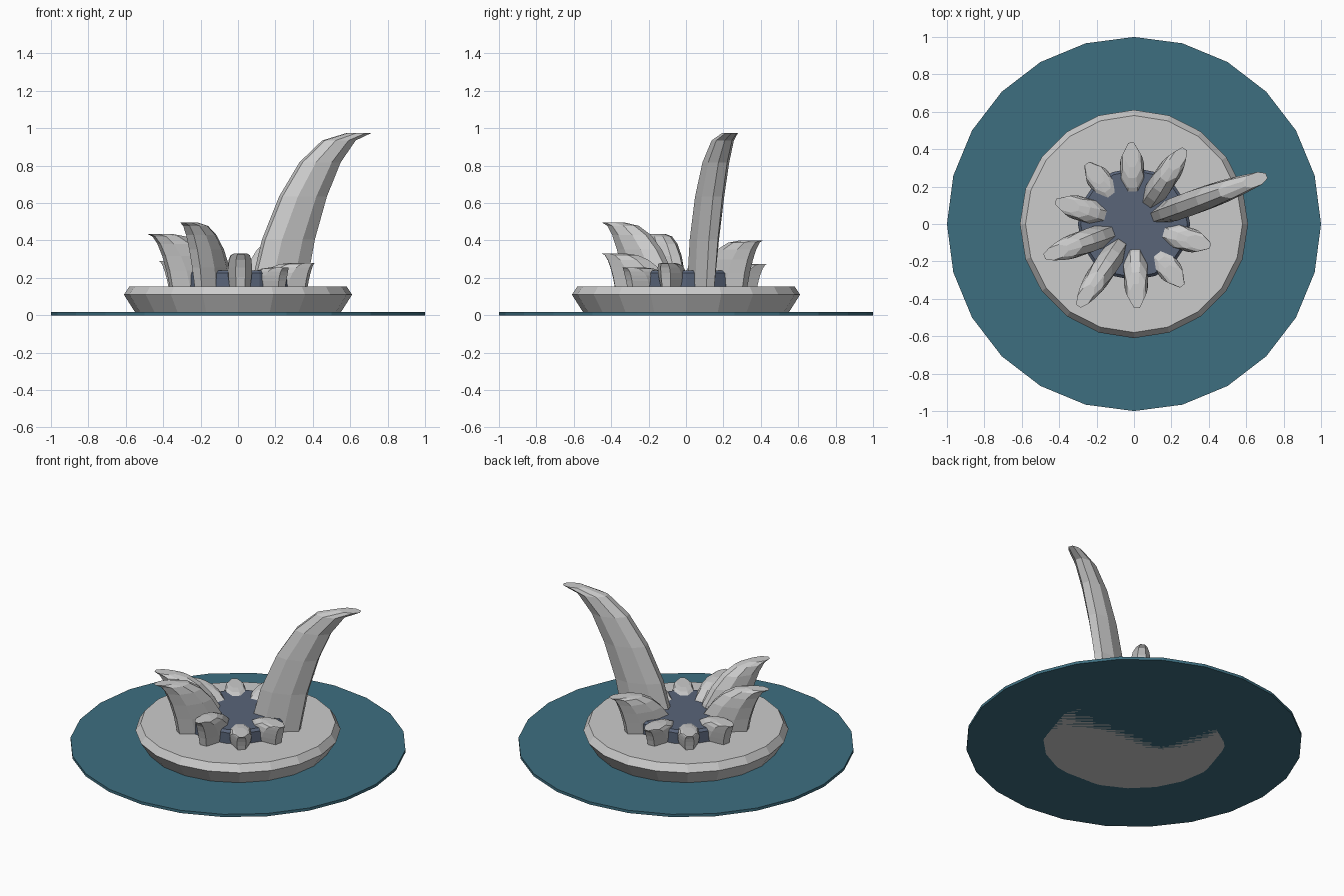
import bpy, bmesh, math

if "Cube" in bpy.data.objects:
    bpy.data.objects.remove(bpy.data.objects["Cube"])


def loft(name, rings, color=None):
    """Skin a list of equal-sized vertex rings and cap both ends."""
    bm = bmesh.new()
    vs = [[bm.verts.new(p) for p in ring] for ring in rings]
    n = len(vs[0])
    for a, b in zip(vs, vs[1:]):
        for i in range(n):
            j = (i + 1) % n
            bm.faces.new((a[i], a[j], b[j], b[i]))
    bm.faces.new(vs[0][::-1])
    bm.faces.new(vs[-1])
    bmesh.ops.recalc_face_normals(bm, faces=bm.faces)
    me = bpy.data.meshes.new(name)
    bm.to_mesh(me)
    bm.free()
    ob = bpy.data.objects.new(name, me)
    bpy.context.collection.objects.link(ob)
    if color:
        mat = bpy.data.materials.new(name + "_color")
        mat.diffuse_color = (*color, 1)
        mat.use_nodes = True
        mat.node_tree.nodes["Principled BSDF"].inputs["Base Color"].default_value = mat.diffuse_color
        me.materials.append(mat)
    return ob


def ellipse(cx, rx, ry, z, n, phase=0.0):
    return [(cx + rx * math.cos(2 * math.pi * (i + phase) / n),
             ry * math.sin(2 * math.pi * (i + phase) / n), z) for i in range(n)]


def turned(name, profile, n, color=None):
    return loft(name, [ellipse(0, r, r, z, n) for r, z in profile], color)


# Round water disc, stone base and dark core
turned("water_disc", [(1.0, 0.0), (1.0, 0.018)], 24, (0.047, 0.157, 0.216))
turned("stone_base", [(0.54, 0.0), (0.61, 0.11), (0.58, 0.155)], 20)
turned("dark_core", [(0.30, 0.15), (0.30, 0.225), (0.285, 0.24)], 16, (0.10, 0.128, 0.19))


def spike(index, top, tip):
    """Tapered eight-sided horn that curves outward, with level rings."""
    base_z, centre, seg = 0.15, 0.23, 5
    reach = tip - 0.065 - centre
    k = math.cos(math.pi / 8)
    rings = []
    for s in range(seg + 1):
        t = s / seg
        z = base_z + (top - base_z) * math.sin(t * math.pi / 2)
        half_len = 0.15 - 0.085 * t ** 1.4
        half_wid = 0.055 + 0.05 * t - 0.07 * t * t
        rings.append(ellipse(centre + reach * t ** 1.3, half_len / k, half_wid / k, z, 8, 0.5))
    ob = loft(f"spike_{index + 1}", rings)
    ob.rotation_euler.z = math.radians(20 + 36 * index)


# Ring of ten spikes: (top height, tip radius)
for i, (top, tip) in enumerate([(0.975, 0.755), (0.40, 0.485), (0.275, 0.435), (0.255, 0.41),
                                (0.29, 0.437), (0.435, 0.51), (0.495, 0.53), (0.33, 0.45),
                                (0.255, 0.42), (0.28, 0.425)]):
    spike(i, top, tip)
